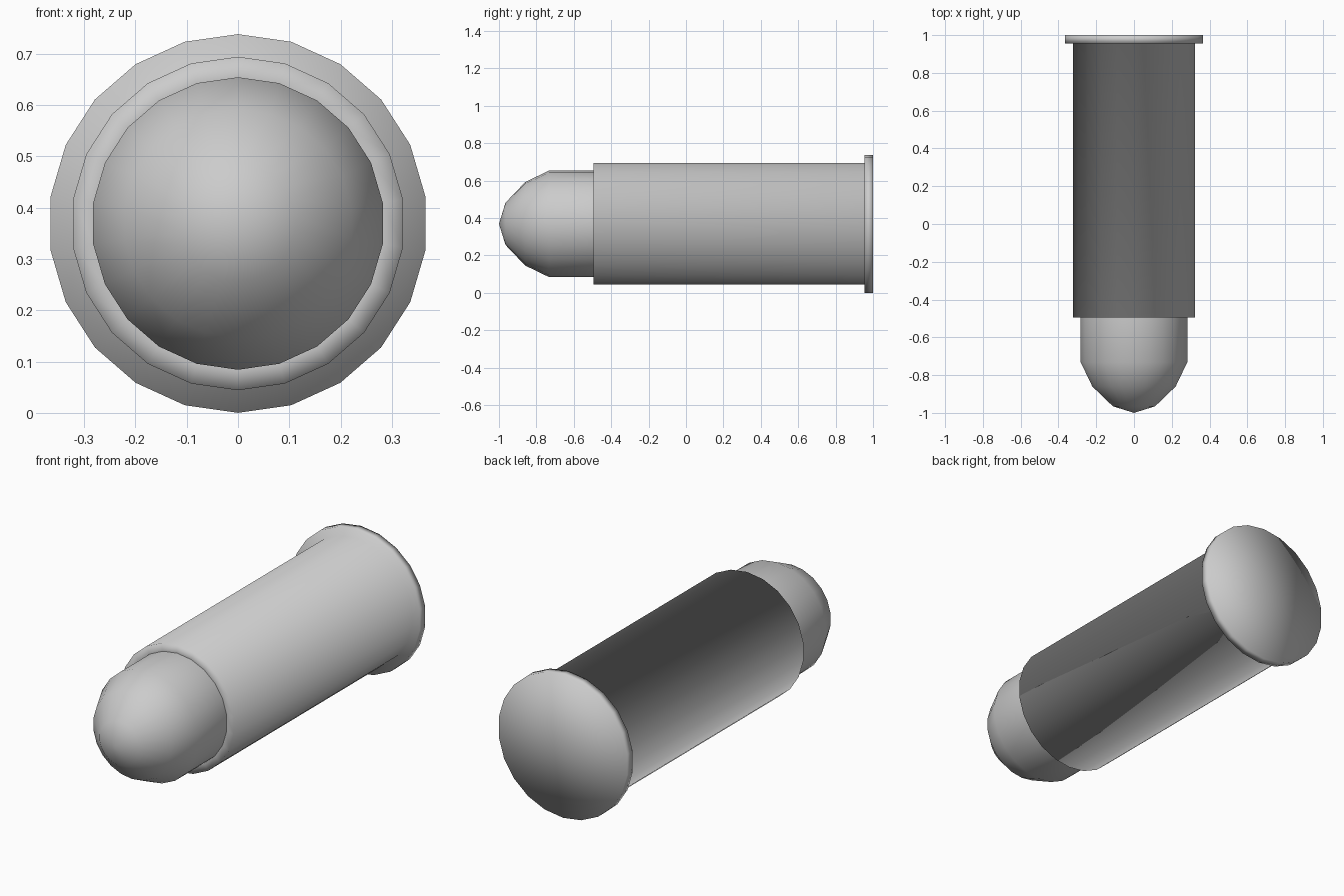
import bpy
import bmesh
from math import tau
from mathutils import Vector

cube = bpy.data.objects.get("Cube")
if cube:
    bpy.data.objects.remove(cube, do_unlink=True)

SIDES = 22
AXIS_Z = 0.369

grey = bpy.data.materials.new("plain_grey")
grey.use_nodes = True
colour = (0.6, 0.6, 0.6, 1)
grey.diffuse_color = colour
grey.node_tree.nodes["Principled BSDF"].inputs["Base Color"].default_value = colour


def lathe(name, profile):
    """Spin (y, radius) points around the lengthwise axis, fully smooth shaded."""
    bm = bmesh.new()
    verts = [bm.verts.new((0, y, AXIS_Z + r)) for y, r in profile]
    edges = [bm.edges.new(pair) for pair in zip(verts, verts[1:])]
    bmesh.ops.spin(bm, geom=verts + edges, cent=(0, 0, AXIS_Z), axis=(0, 1, 0),
                   angle=tau, steps=SIDES, use_duplicate=False)
    bmesh.ops.remove_doubles(bm, verts=bm.verts, dist=0.0005)
    bmesh.ops.recalc_face_normals(bm, faces=bm.faces)
    # Make sure the surface faces away from the axis
    side = max(bm.faces, key=lambda f: f.calc_area())
    out = side.calc_center_median() - Vector((0, 0, AXIS_Z))
    out.y = 0
    if side.normal.dot(out) < 0:
        bmesh.ops.reverse_faces(bm, faces=bm.faces)
    for face in bm.faces:
        face.smooth = True
    mesh = bpy.data.meshes.new(name)
    bm.to_mesh(mesh)
    bm.free()
    mesh.materials.append(grey)
    obj = bpy.data.objects.new(name, mesh)
    bpy.context.collection.objects.link(obj)
    return obj


# Rounded nose
lathe("rounded_tip", [(-1, 0), (-0.965, 0.113), (-0.86, 0.223),
                      (-0.732, 0.285), (-0.495, 0.285)])

# Casing with front lip, rear rim and end cap
lathe("casing", [(-0.495, 0.285), (-0.495, 0.325), (0.955, 0.325),
                 (0.955, 0.369), (1, 0.369), (1, 0)])
